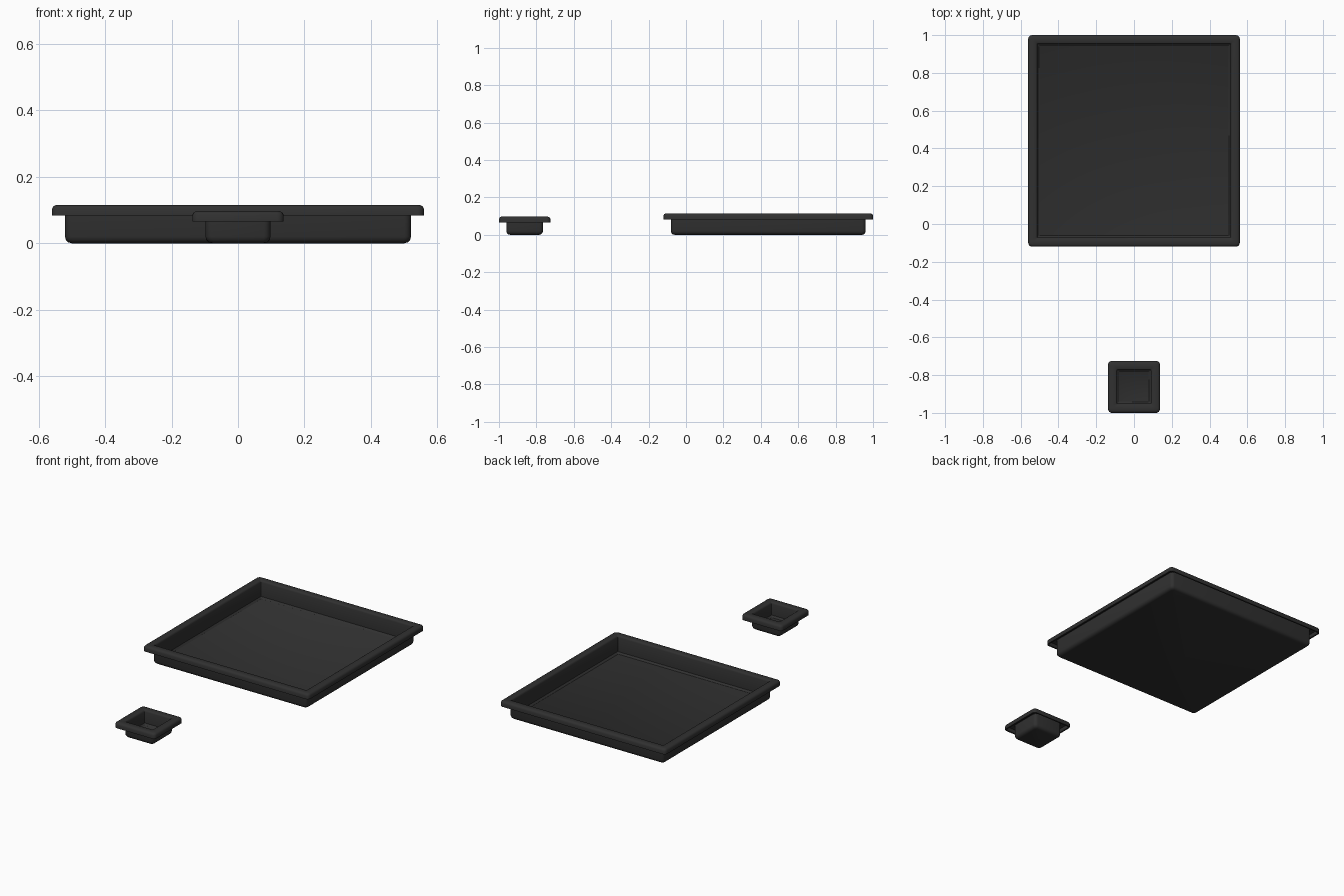
import bpy, bmesh, math

if "Cube" in bpy.data.objects:
    bpy.data.objects.remove(bpy.data.objects["Cube"])

black = bpy.data.materials.new("black plastic")
black.diffuse_color = (0.03, 0.03, 0.03, 1)
black.use_nodes = True
black.node_tree.nodes["Principled BSDF"].inputs["Base Color"].default_value = black.diffuse_color


def ring(bm, half, z, r, cy, seg=4):
    """Rounded square loop of vertices."""
    out = []
    for k, (sx, sy) in enumerate([(1, 1), (-1, 1), (-1, -1), (1, -1)]):
        for i in range(seg + 1):
            a = math.pi / 2 * (k + i / seg)
            out.append(bm.verts.new((sx * (half - r) + r * math.cos(a),
                                     cy + sy * (half - r) + r * math.sin(a), z)))
    return out


def tray(name, cy, body, rim, top, lip, t=0.009):
    # section from the underside, up the wall, round the hollow lip, down to the floor
    section = [(body - 0.020, 0, 0.012), (body - 0.010, 0.003, 0.016),
               (body - 0.003, 0.010, 0.019), (body, 0.020, 0.020),
               (body, top - t, 0.020),
               (rim - t, top - t, 0.012), (rim - t, lip, 0.012),
               (rim, lip, 0.020), (rim, top - 0.012, 0.020),
               (rim - 0.004, top - 0.004, 0.018), (rim - 0.012, top, 0.014),
               (body - 0.002, top, 0.006), (body - 0.006, top - 0.003, 0.005),
               (body - t, top - 0.010, 0.004),
               (body - t, t + 0.010, 0.004), (body - t - 0.010, t, 0.003)]
    bm = bmesh.new()
    loops = [ring(bm, h, z, r, cy) for h, z, r in section]
    n = len(loops[0])
    for a, b in zip(loops, loops[1:]):
        for i in range(n):
            j = (i + 1) % n
            bm.faces.new((a[i], a[j], b[j], b[i]))
    bm.faces.new(loops[0][::-1])   # underside
    bm.faces.new(loops[-1])        # inner floor
    bmesh.ops.recalc_face_normals(bm, faces=bm.faces)
    me = bpy.data.meshes.new(name)
    bm.to_mesh(me)
    bm.free()
    me.materials.append(black)
    ob = bpy.data.objects.new(name, me)
    bpy.context.collection.objects.link(ob)
    bpy.ops.object.select_all(action='DESELECT')
    ob.select_set(True)
    bpy.context.view_layer.objects.active = ob
    bpy.ops.object.shade_smooth_by_angle(angle=math.radians(40))


tray("large_tray", 0.44, 0.521, 0.56, 0.115, 0.083)
tray("small_tray", -0.8625, 0.098, 0.1375, 0.097, 0.065)
